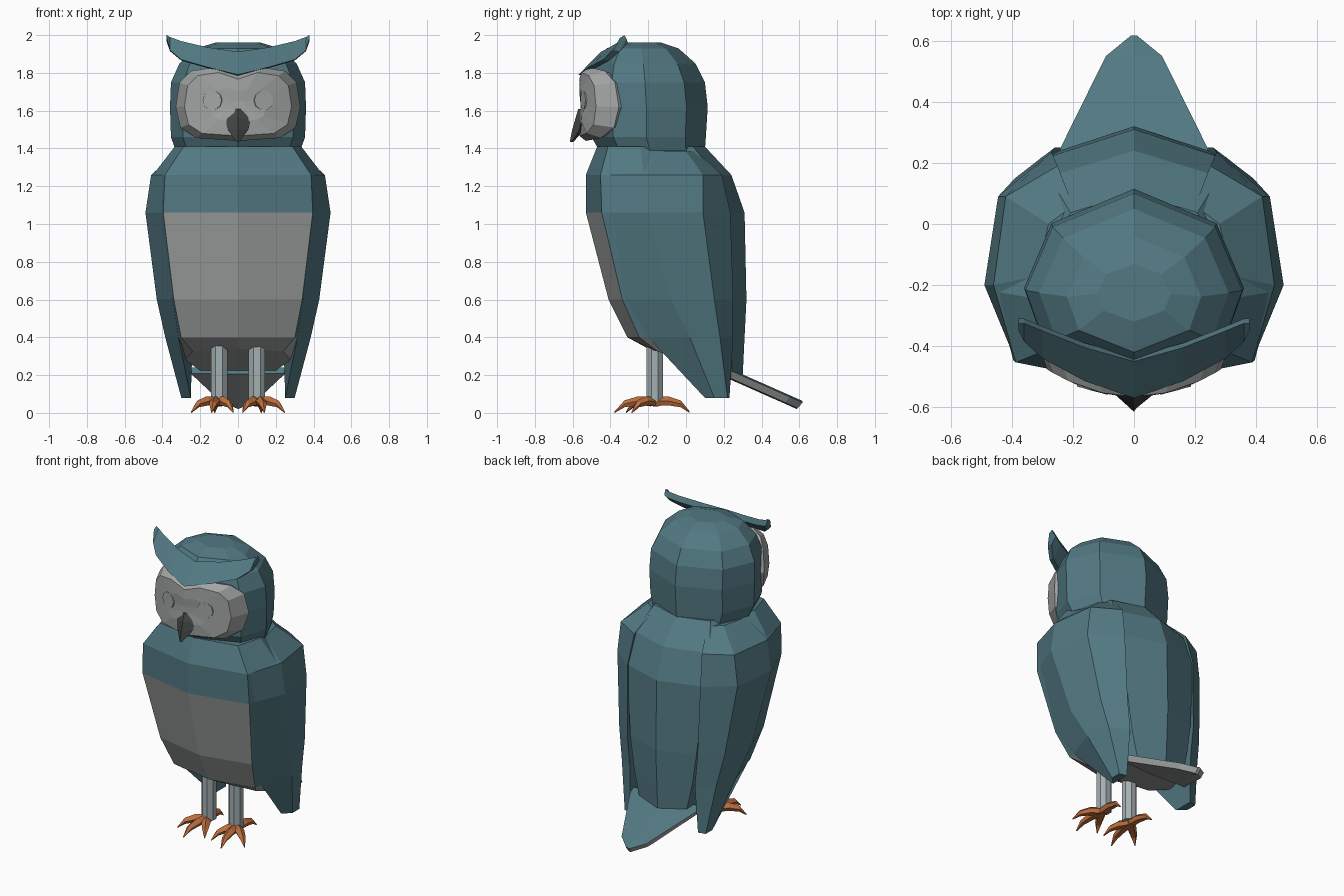
import bpy, bmesh, math
from mathutils import Vector

if "Cube" in bpy.data.objects:
    bpy.data.objects.remove(bpy.data.objects["Cube"])


def material(name, rgb):
    m = bpy.data.materials.new(name)
    m.diffuse_color = (*rgb, 1)
    m.use_nodes = True
    m.node_tree.nodes["Principled BSDF"].inputs["Base Color"].default_value = m.diffuse_color
    return m


TEAL = material("teal feathers", (0.085, 0.19, 0.225))
GREY = material("light grey feathers", (0.37, 0.385, 0.38))
LEG = material("pale blue grey", (0.37, 0.43, 0.44))
DARK = material("dark beak", (0.055, 0.065, 0.062))
ORANGE = material("orange feet", (0.52, 0.16, 0.05))


def loft(name, rings, mats, rule=None):
    """Skin a list of equal-length point rings and cap both ends."""
    bm = bmesh.new()
    rows = [[bm.verts.new(p) for p in ring] for ring in rings]
    n = len(rows[0])
    for a, b in zip(rows, rows[1:]):
        for i in range(n):
            j = (i + 1) % n
            bm.faces.new((a[i], a[j], b[j], b[i]))
    bm.faces.new(rows[0])
    bm.faces.new(rows[-1])
    bmesh.ops.recalc_face_normals(bm, faces=bm.faces)
    if rule:
        for f in bm.faces:
            f.normal_update()
            f.material_index = rule(f.calc_center_median(), f.normal)
    me = bpy.data.meshes.new(name)
    bm.to_mesh(me)
    bm.free()
    for m in mats:
        me.materials.append(m)
    ob = bpy.data.objects.new(name, me)
    bpy.context.collection.objects.link(ob)
    return ob


def mirrored(half):
    """Complete a half ring whose first and last points lie on x = 0."""
    return half + [(-x, y, z) for x, y, z in half[-2:0:-1]]


def section(yf, yb, w, zf, zb, shape):
    """Symmetric ring; shape holds (width fraction, depth fraction)."""
    return mirrored([(w * a, yf + (yb - yf) * t, zf + (zb - zf) * t)
                     for a, t in shape])


# Body with grey belly
body_shape = [(0, 0), (0.86, 0.1), (1, 0.4), (0.62, 0.89), (0, 1)]
body_rows = [(-0.47, 0.10, 0.335, 1.41, 1.41), (-0.53, 0.24, 0.45, 1.26, 1.26),
             (-0.53, 0.31, 0.46, 1.06, 1.06), (-0.41, 0.32, 0.395, 0.6, 0.6),
             (-0.31, 0.31, 0.35, 0.4, 0.4), (-0.2, 0.30, 0.28, 0.34, 0.19)]
loft("body", [section(*r, body_shape) for r in body_rows], [TEAL, GREY],
     lambda c, n: int(c.z < 1.05 and (n.y < -0.5 or n.z < -0.5)))

# Head
head_shape = [(0, 0), (0.82, 0.19), (1, 0.48), (0.75, 0.82), (0, 1)]
head_rows = [(1.39, -0.46, 0.10, 0.33), (1.46, -0.50, 0.105, 0.355),
             (1.62, -0.51, 0.115, 0.36), (1.75, -0.51, 0.10, 0.355),
             (1.85, -0.48, 0.05, 0.31), (1.93, -0.42, -0.04, 0.22),
             (1.96, -0.32, -0.13, 0.12)]
loft("head", [section(yf, yb, w, z, z, head_shape) for z, yf, yb, w in head_rows], [TEAL])

# Heart shaped face disc wrapping round the head
face_half = [(0, 1.79), (0.12, 1.83), (0.25, 1.81), (0.31, 1.75), (0.33, 1.62),
             (0.305, 1.51), (0.22, 1.455), (0, 1.44)]


def face_ring(scale, y0, curve):
    return mirrored([(x * scale, y0 + curve * (x * scale) ** 2, 1.63 + (z - 1.63) * scale)
                     for x, z in face_half])


loft("face_disc", [face_ring(0.9, -0.47, 1.6), face_ring(1, -0.53, 1.6),
                   face_ring(0.86, -0.565, 1.1), face_ring(0.45, -0.565, 1.0),
                   face_ring(0.12, -0.56, 1.0)], [GREY])

# Beak
beak_rows = [(1.61, 0.03, -0.57, -0.53), (1.56, 0.07, -0.585, -0.53),
             (1.50, 0.055, -0.602, -0.54), (1.435, 0.008, -0.615, -0.595)]
loft("beak", [mirrored([(0, yf, z), (w, yf * 0.4 + yb * 0.6, z), (w * 0.5, yb, z), (0, yb, z)])
              for z, w, yf, yb in beak_rows], [DARK])

# Brow with two pointed tufts: x, front y z, back y z
brow_half = [(0, -0.57, 1.79, -0.45, 1.912), (0.16, -0.515, 1.83, -0.405, 1.935),
             (0.30, -0.44, 1.87, -0.35, 1.968), (0.36, -0.385, 1.92, -0.325, 1.99),
             (0.378, -0.35, 1.985, -0.325, 2.0)]
brow = [(-x, *r) for x, *r in brow_half[:0:-1]] + brow_half
loft("brow", [[(x, yf, zf), (x, yb, zb), (x, yb + 0.015, zb - 0.035), (x, yf + 0.035, zf - 0.005)]
              for x, yf, zf, yb, zb in brow], [TEAL])

# Tail, grey beneath
tail_rows = [(0.20, 0.265, 0.24), (0.55, 0.092, 0.085), (0.617, 0.01, 0.055)]
loft("tail", [mirrored([(0, y, z + 0.008), (w, y, z), (w * 0.95, y - 0.025, z - 0.03),
                        (0, y - 0.03, z - 0.035)]) for y, w, z in tail_rows],
     [TEAL, GREY], lambda c, n: int(n.z < -0.4))

# Wing sections: z, then four x y points from front edge to back edge
wing_rows = [(1.385, (0.28, -0.36), (0.32, -0.17), (0.28, 0.0), (0.2, 0.06)),
             (1.26, (0.39, -0.44), (0.46, -0.2), (0.42, 0.09), (0.25, 0.19)),
             (1.06, (0.395, -0.43), (0.49, -0.2), (0.445, 0.09), (0.27, 0.235)),
             (0.6, (0.345, -0.32), (0.43, -0.08), (0.39, 0.15), (0.26, 0.25)),
             (0.4, (0.315, -0.2), (0.385, 0.02), (0.35, 0.18), (0.24, 0.25)),
             (0.08, (0.25, 0.1), (0.30, 0.15), (0.30, 0.22), (0.25, 0.23))]
# Toes: fraction of length, half width, top z, bottom z
toe_rows = [(-0.1, 0.03, 0.088, 0.035), (0.4, 0.028, 0.088, 0.04),
            (0.75, 0.02, 0.066, 0.03), (1, 0.003, 0.008, 0.0)]

for s, side in ((1, "right"), (-1, "left")):
    loft(side + "_wing", [[(s * x, y, z) for x, y in pts] for z, *pts in wing_rows], [TEAL])

    # Closed eye, a shallow raised disc
    out = Vector((s * 0.27, -1, 0)).normalized()
    across = Vector((-out.y, out.x, 0))
    eye = Vector((s * 0.135, -0.54, 1.655))
    turns = [2 * math.pi * k / 10 for k in range(10)]
    loft(side + "_eye", [[eye + out * d + across * r * math.cos(a) + Vector((0, 0, r * math.sin(a)))
                          for a in turns] for d, r in ((-0.02, 0.058), (0.006, 0.052))], [GREY])

    # Leg
    loft(side + "_leg", [[(s * 0.1 + 0.047 * math.cos(a), -0.165 + 0.047 * math.sin(a), z)
                          for a in (math.pi * (k + 0.5) / 4 for k in range(8))]
                         for z in (0.06, 0.37)], [LEG])

    # Foot with three front toes and one back toe
    for name, deg, length in (("inner", -30, 0.17), ("middle", 8, 0.21),
                              ("outer", 50, 0.18), ("back", 176, 0.19)):
        a = math.radians(deg)
        d = Vector((s * math.sin(a), -math.cos(a), 0))
        p = Vector((-d.y, d.x, 0))
        hub = Vector((s * 0.11, -0.17, 0))
        rings = []
        for t, w, top, bot in toe_rows:
            c = hub + d * length * t
            up, dn = Vector((0, 0, top)), Vector((0, 0, bot))
            rings.append([c + up, c + p * w + (up + dn) * 0.5, c + p * w * 0.6 + dn,
                          c - p * w * 0.6 + dn, c - p * w + (up + dn) * 0.5])
        loft(f"{side}_{name}_toe", rings, [ORANGE])
